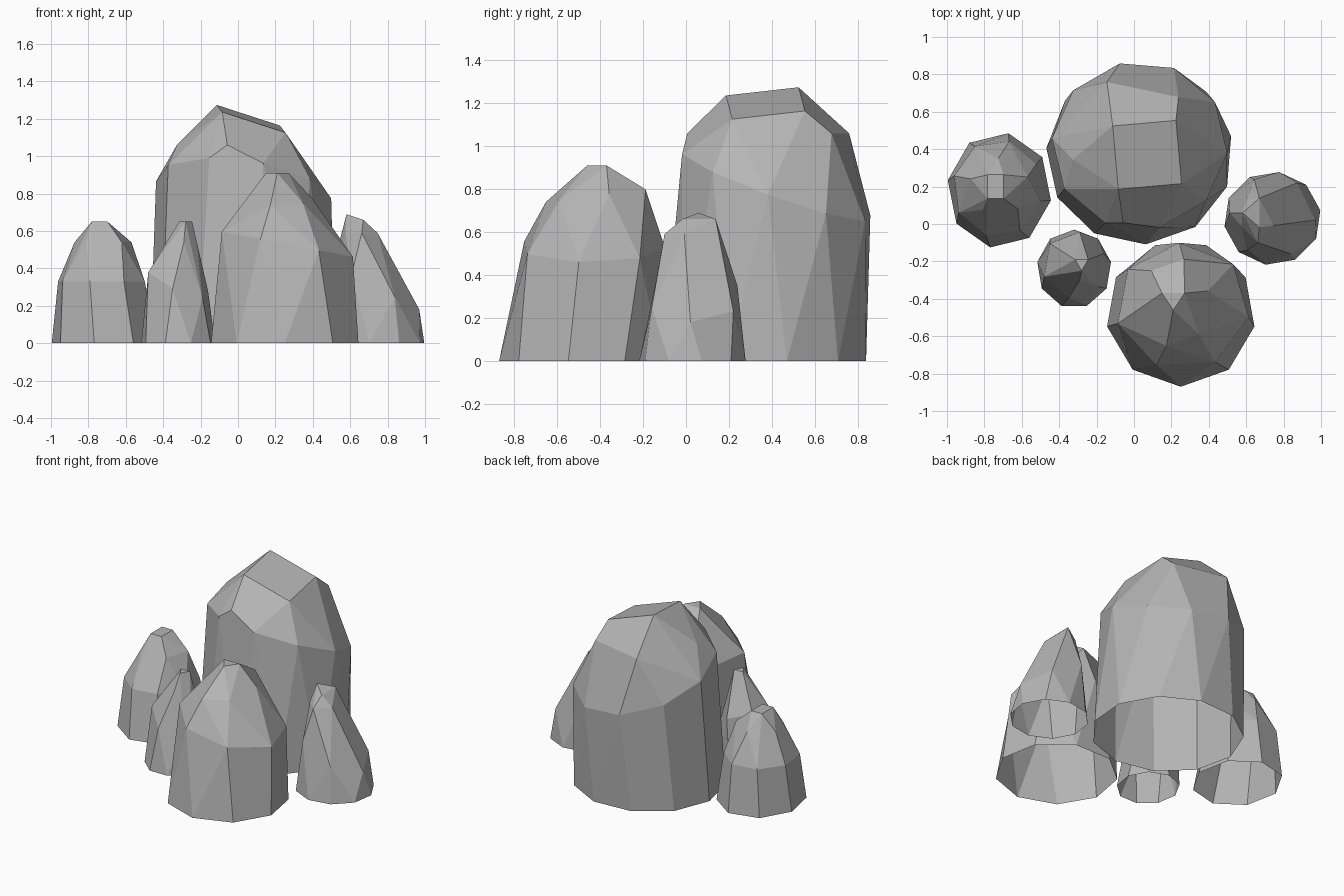
import bpy
import bmesh
from math import cos, sin, radians, tau

default_cube = bpy.data.objects.get("Cube")
if default_cube:
    bpy.data.objects.remove(default_cube, do_unlink=True)

# One plain stone colour
stone = bpy.data.materials.new("grey_stone")
stone.use_nodes = True
stone_grey = (0.46, 0.46, 0.46, 1)
stone.diffuse_color = stone_grey
stone_shader = stone.node_tree.nodes["Principled BSDF"]
stone_shader.inputs["Base Color"].default_value = stone_grey
stone_shader.inputs["Roughness"].default_value = 0.9


def section(sides, height, centre, radius, turn=0, tilt=(0, 0)):
    """Return an elliptical cross-section; tilt raises it towards +x and +y."""
    corners = []
    for side in range(sides):
        angle = radians(turn) + tau * side / sides
        across, along = cos(angle), sin(angle)
        corners.append((centre[0] + radius[0] * across,
                        centre[1] + radius[1] * along,
                        height + tilt[0] * across + tilt[1] * along))
    return corners


def chiselled_rock(name, **sections):
    """Wrap flat facets around the cross-sections of one rock, open underneath."""
    bm = bmesh.new()
    for corners in sections.values():
        for corner in corners:
            bm.verts.new(corner)
    hull = bmesh.ops.convex_hull(bm, input=bm.verts[:])
    spare = set(hull["geom_interior"] + hull["geom_unused"])
    spare_verts = [item for item in spare if isinstance(item, bmesh.types.BMVert)]
    bmesh.ops.delete(bm, geom=spare_verts, context="VERTS")

    # Merge nearly level triangles into broad facets
    bmesh.ops.dissolve_limit(bm, angle_limit=radians(8),
                             verts=bm.verts[:], edges=bm.edges[:])
    bmesh.ops.recalc_face_normals(bm, faces=bm.faces[:])

    # Leave the rock hollow where it meets the ground
    underside = [face for face in bm.faces if face.normal.z < -.9]
    bmesh.ops.delete(bm, geom=underside, context="FACES")
    mesh = bpy.data.meshes.new(name)
    bm.to_mesh(mesh)
    bm.free()
    mesh.materials.append(stone)
    mesh.shade_flat()
    rock = bpy.data.objects.new(name, mesh)
    bpy.context.scene.collection.objects.link(rock)


# Tall rock at the back
chiselled_rock(
    "tall_back_rock",
    foot=section(sides=11, height=0, centre=(.03, .37), radius=(.5, .48), turn=12),
    shoulder=section(sides=10, height=.82, centre=(.03, .42), radius=(.47, .45),
                     turn=-5, tilt=(-.06, -.16)),
    crown=section(sides=5, height=1.06, centre=(0, .4), radius=(.33, .4), turn=44),
    peak=section(sides=4, height=1.2, centre=(.07, .37), radius=(.24, .24),
                 turn=50, tilt=(-.08, .02)))

# Broad rock at the front
chiselled_rock(
    "broad_front_rock",
    foot=section(sides=9, height=0, centre=(.25, -.48), radius=(.4, .39), turn=-10),
    shoulder=section(sides=7, height=.53, centre=(.26, -.44), radius=(.36, .34),
                     turn=-10, tilt=(-.07, 0)),
    crown=section(sides=6, height=.77, centre=(.22, -.42), radius=(.18, .24),
                  turn=15, tilt=(0, .03)),
    peak=section(sides=3, height=.91, centre=(.21, -.4), radius=(.07, .06), turn=30))

# Rock at the right side
chiselled_rock(
    "right_side_rock",
    foot=section(sides=8, height=0, centre=(-.72, .18), radius=(.28, .31), turn=35),
    shoulder=section(sides=8, height=.33, centre=(-.73, .19), radius=(.24, .26), turn=30),
    crown=section(sides=5, height=.54, centre=(-.72, .2), radius=(.16, .15), turn=20),
    peak=section(sides=4, height=.65, centre=(-.74, .2), radius=(.06, .09), turn=45))

# Leaning rock at the left side
chiselled_rock(
    "left_side_rock",
    foot=section(sides=10, height=0, centre=(.74, .03), radius=(.26, .25), turn=10),
    shoulder=section(sides=6, height=.3, centre=(.74, .04), radius=(.23, .22),
                     turn=-5, tilt=(-.12, 0)),
    crown=section(sides=5, height=.59, centre=(.66, .03), radius=(.09, .13), turn=55),
    peak=section(sides=3, height=.67, centre=(.64, .06), radius=(.06, .09),
                 turn=60, tilt=(-.02, 0)))

# Small rock between the others
chiselled_rock(
    "small_middle_rock",
    foot=section(sides=9, height=0, centre=(-.32, -.24), radius=(.2, .21), turn=10),
    shoulder=section(sides=6, height=.33, centre=(-.32, -.22), radius=(.17, .18),
                     turn=20, tilt=(-.07, .05)),
    crown=section(sides=4, height=.54, centre=(-.29, -.22), radius=(.07, .08)),
    peak=section(sides=3, height=.65, centre=(-.28, -.21), radius=(.04, .04), turn=30))
